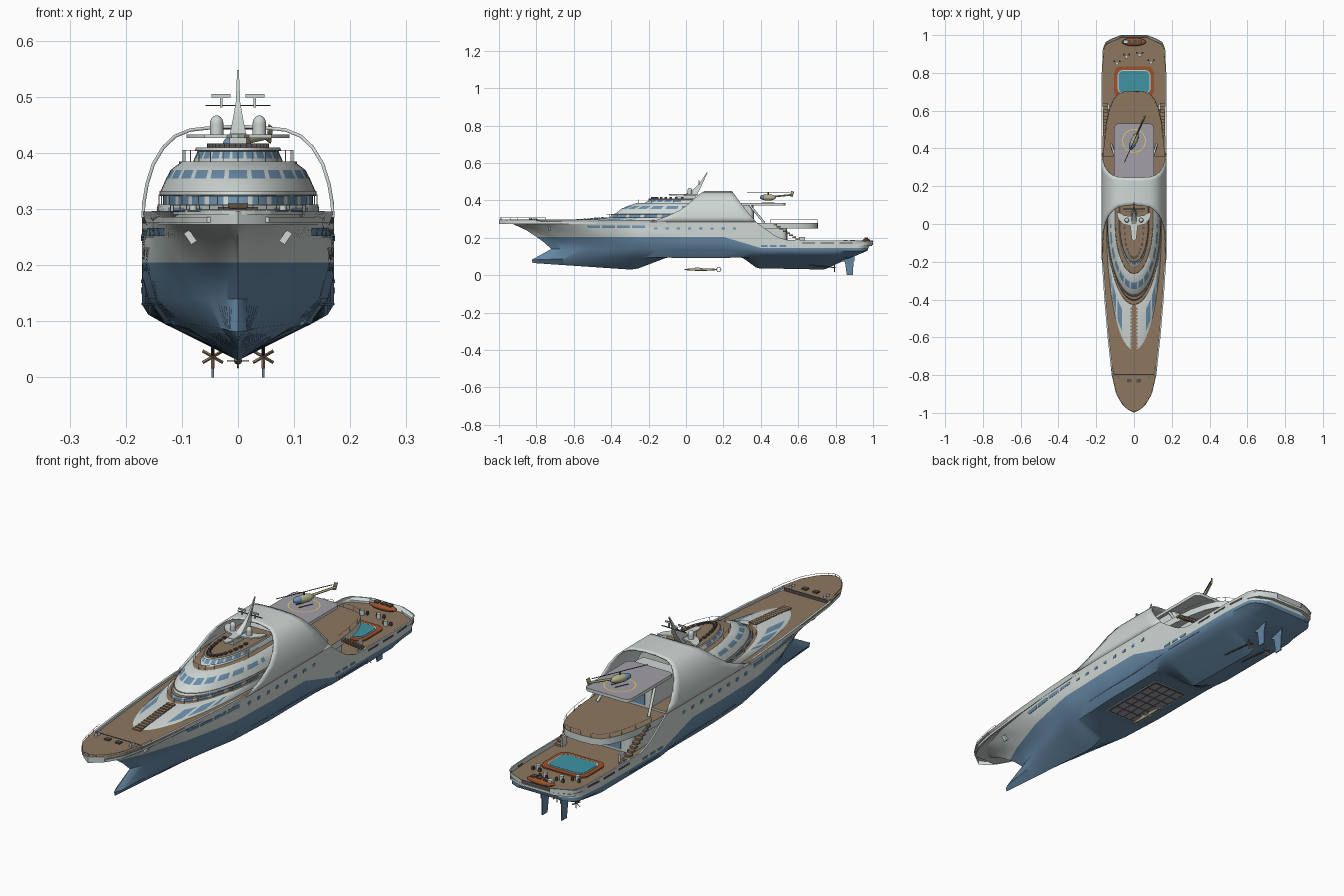
import bpy, bmesh, math
from mathutils import Matrix, Vector, Euler

if "Cube" in bpy.data.objects:
    bpy.data.objects.remove(bpy.data.objects["Cube"])
COLOURS = {"pale grey paint": (.62, .68, .66), "hull blue": (.13, .245, .37), "window blue": (.15, .28, .42), "teak brown": (.27, .185, .115),
           "pool water": (.05, .29, .37), "orange wood": (.32, .085, .025), "pad grey": (.36, .35, .39), "dark metal": (.09, .08, .075),
           "marking yellow": (.75, .6, .12), "beige paint": (.45, .43, .25)}
for key, rgb in COLOURS.items():
    bpy.data.materials.new(key).diffuse_color = (*rgb, 1)
WHITE, BLUE, GLASS, DECK, POOL, WOOD, PAD, DARK, YELLOW, BEIGE = [bpy.data.materials[k] for k in COLOURS]
SIDES = ((1, "right"), (-1, "left"))
# ---------- helpers ----------
def lerp(tab, v):
    for (a, p), (b, q) in zip(tab, tab[1:]):
        if v <= b: return p + (q - p) * max(0, v - a) / (b - a)
    return tab[-1][1]

def finish(name, bm, mats, rule=None, angle=32):
    bmesh.ops.remove_doubles(bm, verts=bm.verts, dist=1e-5)
    bmesh.ops.recalc_face_normals(bm, faces=bm.faces)
    for f in bm.faces:
        f.material_index = rule(f.calc_center_median(), f.normal) if rule else 0
    me = bpy.data.meshes.new(name)
    bm.to_mesh(me)
    for m in mats: me.materials.append(m)
    me.shade_smooth()
    me.set_sharp_from_angle(angle=math.radians(angle))
    ob = bpy.data.objects.new(name, me)
    bpy.context.collection.objects.link(ob)
    return ob

def loft(name, rings, mats, rule=None, solid=True, angle=32):   # solid: closed rings with end caps
    bm = bmesh.new()
    R = [[bm.verts.new(p) for p in r] for r in rings]
    n = len(R[0])
    for a, b in zip(R, R[1:]):
        for i in range(n if solid else n - 1):
            bm.faces.new((a[i], a[(i + 1) % n], b[(i + 1) % n], b[i]))
    for r in (R[0], R[-1]) if solid else (): bm.faces.new(r)
    return finish(name, bm, mats, rule, angle)

def mirrored(half, z):          # half outline (x, y) -> symmetric ring
    return [(x, y, z) for x, y in half] + [(-x, y, z) for x, y in reversed(half) if x > 1e-6]
def slab(name, half, z0, z1, side, top=None):
    loft(name, [mirrored(half, z0), mirrored(half, z1)], [side, top or side], lambda c, n: int(n.z > .9))
def nose(yf, w, z, yb=.13):     # round-fronted deckhouse outline
    return mirrored([(w * math.sin(i * math.pi / 48), yf * math.cos(i * math.pi / 48)) for i in range(25)] + [(w, yb)], z)
def rrect(w, y0, y1, r):        # half of a rounded rectangle
    q = [(r * math.sin(i * math.pi / 12), r * math.cos(i * math.pi / 12)) for i in range(7)]
    return [(0, y0)] + [(w - r + s, y0 + r - c) for s, c in q] + [(w - r + c, y1 - r + s) for s, c in q] + [(0, y1)]
def arc(r, ry, y, z, a0, a1, n=24):
    return [(r * math.sin(a), y - ry * math.cos(a), z) for a in [math.radians(a0 + (a1 - a0) * i / n) for i in range(n + 1)]]
def T(loc, size, rot=(0, 0, 0)):
    return Matrix.LocRotScale(Vector(loc), Euler(rot), Vector(size))

def parts(name, kind, mat, *matrices):
    bm = bmesh.new()
    for M in matrices:
        if kind == "box": bmesh.ops.create_cube(bm, size=1, matrix=M)
        elif kind == "ball": bmesh.ops.create_uvsphere(bm, u_segments=16, v_segments=10, radius=1, matrix=M)
        else: bmesh.ops.create_cone(bm, cap_ends=True, segments=16, radius1=1, radius2=1, depth=1, matrix=M)
    finish(name, bm, [mat])

def tubes(name, paths, r, mat):
    cu = bpy.data.curves.new(name, 'CURVE')
    cu.dimensions, cu.bevel_depth, cu.bevel_resolution, cu.use_fill_caps = '3D', r, 1, True
    for path in paths:
        s = cu.splines.new('POLY')
        s.points.add(len(path) - 1)
        for p, q in zip(s.points, path): p.co = (*q, 1)
    cu.materials.append(mat)
    bpy.context.collection.objects.link(bpy.data.objects.new(name, cu))
def railing(name, path, h, step=1):
    up = [(x, y, z + h) for x, y, z in path]
    tubes(name, [up] + [[p, q] for p, q in zip(path[::step], up[::step])], .0008, WHITE)
# ---------- hull: rows from keel to sheer, each a half-width table along y ----------
keel = [(-.82, .065), (-.3, .03), (-.26, .034), (-.1, .095), (.3, .095), (.38, .037), (.74, .03), (.85, .08), (.97, .13)]
sheer = [(-1, .297), (.36, .295), (.42, .25), (.48, .208), (.54, .187), (1, .185)]
paint = [(.2, .205), (.4, .145)]
beam = [(-1, 0), (-.985, .03), (-.96, .06), (-.9, .095), (-.8, .118), (-.6, .14), (-.4, .157), (-.2, .17), (0, .171),
        (.8, .171), (.93, .165), (.97, .148), (1, .07)]
tail = [(.8, .171), (.93, .16), (.955, .143), (.985, .07)]
widths = [[(0, 0), (1, 0)],
          [(-.82, 0), (-.80, .014), (-.7, .022), (-.6, .04), (-.45, .075), (-.2, .12), (0, .13), (.8, .13), (.93, .1), (.96, .06)],
          [(-.72, 0), (-.5, .078), (-.25, .145), (0, .16), (.8, .16), (.93, .13), (.965, .065)],
          [(-.765, 0), (-.5, .098), (-.25, .157), (0, .171)] + tail,
          [(-.80, 0), (-.7, .045), (-.5, .112), (-.25, .163), (0, .171)] + tail,
          [(-.855, 0), (-.75, .06), (-.5, .13), (-.2, .168), (0, .171)] + tail,
          [(-.92, 0), (-.85, .065), (-.7, .11), (-.4, .15), (0, .171)] + tail, beam]
ends = [(-.82, .955), (-.825, .96), (-.72, .965), (-.765, .97), (-.80, .975), (-.855, .985), (-.92, .99), (-1, 1)]
def level(k, y):
    p, s = lerp(paint, y), lerp(sheer, y)
    return max(lerp(keel, y), [0, lerp([(-.82, .082), (-.4, .095)], y), lerp([(.2, .14), (.4, .112)], y),
                               lerp([(.2, .18), (.4, .13)], y), p, p + .39 * (s - p), p + .72 * (s - p), s][k])
rings = []
for t in [i / 110 for i in range(110)] + [.995, 1]:
    ys = [a + (b - a) * t for a, b in ends]
    side = [(lerp(widths[k], y), y, level(k, y)) for k, y in enumerate(ys)]
    x, y, z = side[-1]
    inner = max(0, x - (.009 if y < -.2 else .006))
    side += [(inner, y, z), (inner, y, z - .024)]
    rings.append([(-a, b, c) for a, b, c in reversed(side)] + side[1:])
loft("hull", rings, [BLUE, WHITE], lambda c, n: int(c.z > lerp(paint, c.y) + .001), False, 40)
r = rings[-1][2:-2]
loft("transom", [r[:8], r[:6:-1]], [BLUE, WHITE], lambda c, n: int(c.z > .145), False)

def hull_plate(name, y0, y1, z0, z1, mat):      # thin plate following the hull side
    for s, side in SIDES:
        rs = []
        for y in [y0 + (y1 - y0) * i / 8 for i in range(9)]:
            tab = sorted((level(k, y) + k * 1e-6, lerp(widths[k], y)) for k in range(8))
            rs.append([(s * (lerp(tab, z) + d), y, z) for z, d in ((z0, .0015), (z1, .0015), (z1, -.004), (z0, -.004))])
        loft(name + "_" + side, rs, [mat])
for i, y in enumerate((-.53, -.45, -.37, -.29)): hull_plate("bow_window_%d" % i, y, y + .07, .252, .266, GLASS)
for i, y in enumerate((-.17, -.11, -.05, .01, .07, .13, .19, .25)): hull_plate("porthole_%d" % i, y, y + .018, .243, .255, GLASS)
for i, y in enumerate((.4, .45, .5)): hull_plate("aft_window_%d" % i, y, y + .035, .15, .16, GLASS)
for i, y in enumerate((.62, .72, .82)): hull_plate("bulwark_slot_%d" % i, y, y + .07, .168, .175, DARK)
hull_plate("bilge_keel", -.12, .62, .128, .133, BLUE)
# ---------- decks ----------
def deck_half(y0, y1, inset, n=60):
    ys = [y0 + (y1 - y0) * i / n for i in range(n + 1)]
    return [(0, y0)] + [(max(.002, lerp(beam, y) - inset), y) for y in ys] + [(0, y1)]
slab("fore_deck", deck_half(-.96, .36, .005), .276, .286, WHITE, DECK)
slab("bow_deck", deck_half(-.995, -.8, .002), .29, .2985, WHITE, DECK)
slab("aft_deck", deck_half(.34, .995, .004), .155, .166, WHITE, DECK)
terrace = [(0, .3), (.165, .3), (.158, .45), (.148, .54), (.132, .61), (.11, .66), (.085, .69), (.05, .702), (0, .705)]
slab("terrace_deck", terrace, .25, .278, WHITE, DECK)
railing("terrace_rail", mirrored([(x * .97, y) for x, y in terrace[2:-1]] + [(0, .7)], .278)[:7], .018)
railing("terrace_rail_left", mirrored([(x * .97, y) for x, y in terrace[2:-1]], .278)[6:], .018)
slab("lower_lounge", rrect(.12, .3, .54, .03), .16, .252, WHITE)
slab("upper_lounge", rrect(.09, .16, .36, .02), .277, .375, WHITE)
parts("lounge_doors", "box", GLASS, T((0, .541, .205), (.15, .004, .06)), T((0, .361, .318), (.12, .004, .06)))
slab("helipad", rrect(.105, .23, .532, .025), .372, .385, WHITE, PAD)
tubes("pad_struts", [[(s * .095, .34, .375), (s * .12, .42, .278)] for s in (-1, 1)], .006, WHITE)
loft("pad_circle", [arc(q, q, .44, .3862, 0, 360, 48) for q in (.058, .063)], [YELLOW], None, False)
parts("side_stairs", "box", DECK, *[T((s * .15, .63 - .017 * i, .17 + .011 * i), (.026, .02, .008)) for s in (-1, 1) for i in range(10)])
# pool and stern furniture
slab("pool_surround", rrect(.105, .67, .835, .035), .164, .171, WOOD)
slab("pool_rim", rrect(.087, .69, .815, .03), .165, .173, WHITE)
slab("pool", rrect(.083, .694, .811, .027), .166, .1742, POOL)
spots = [(-.09, .85), (-.04, .885), (.03, .895), (.09, .855)]
parts("tables", "cyl", WHITE, *[T((x, y, .177), (.009, .009, .02)) for x, y in spots])
parts("chairs", "box", DARK, *[T((x + d, y + .012, .173), (.009, .009, .014)) for x, y in spots for d in (-.015, .015)])
parts("tender", "ball", WOOD, T((0, .964, .182), (.065, .022, .014)))
parts("tender_seats", "box", DARK, *[T((x, .964, .195), (.02, .02, .006)) for x in (-.025, .005, .032)])
parts("tender_console", "box", WHITE, T((-.045, .964, .195), (.02, .018, .01)))
parts("stern_posts", "box", WHITE, *[T((s * .135, .62, .185), (.008, .03, .04)) for s in (-1, 1)])
# ---------- wrap-over arch ----------
front = [(.285, -.19), (.3, -.14), (.33, -.06), (.36, -.01), (.4, .035), (.43, .07), (.447, .1)]
back = [(.285, .375), (.33, .335), (.447, .245)]
half = [(.169, .285), (.168, .31), (.162, .345), (.151, .38), (.133, .41), (.112, .43), (.085, .441), (.04, .446)]
section = half + [(0, .447)] + [(-x, z) for x, z in reversed(half)]
arch = loft("arch", [[(x, lerp(front, z) * (1 - s / 8) + lerp(back, z) * s / 8, z) for x, z in section] for s in range(9)], [WHITE], None, False)
mod = arch.modifiers.new("thickness", 'SOLIDIFY')
mod.thickness, mod.offset = .006, 0
# ---------- forward deckhouse tiers: teak on top, window bands split by mullions ----------
def pane(c, w, yf):
    return int(c.y < -.01 and int(math.degrees(math.atan2(abs(c.x) / w, c.y / yf)) / 3.75) % 4 != 2)
def trunk_rule(c, n):
    if n.z > .97 and c.z > .306 or abs(c.x) < .012 and c.z < .309: return 2
    if .293 < c.z < .303: return int(.06 < abs(c.x) < .125 and pane(c, .145, -.56))
    return pane(c, .134, -.4) if .309 < c.z < .323 else 0
loft("trunk", [nose(-.68, .146, .284), nose(-.63, .145, .292), nose(-.5, .144, .303), nose(-.43, .143, .308), nose(-.405, .134, .308),
               nose(-.40, .134, .323), nose(-.385, .14, .324), nose(-.38, .14, .332)], [WHITE, GLASS, DECK], trunk_rule)
loft("bridge_tier", [nose(-.377, .139, .33), nose(-.345, .128, .355), nose(-.31, .12, .37), nose(-.265, .1, .385)], [WHITE, GLASS, DECK],
     lambda c, n: 2 if n.z > .97 else pane(c, .124, -.33) if .357 < c.z < .368 else 0)
loft("top_tier", [nose(-.225, .08, .384), nose(-.215, .078, .39), nose(-.195, .072, .403), nose(-.205, .077, .404), nose(-.2, .075, .41)],
     [WHITE, GLASS, DECK], lambda c, n: 2 if n.z > .97 and c.z > .406 else pane(c, .075, -.205) if .391 < c.z < .402 else 0)
parts("stairs", "box", DECK, *[T((0, -.67 + .0185 * i, .2875 + .0017 * i), (.036, .014, .006)) for i in range(13)])
railing("bridge_rail", arc(.098, .262, 0, .385, -90, 90), .02, 2)
railing("trunk_rail", arc(.141, .425, 0, .307, -90, 90), .018, 2)
parts("roof_seats", "box", DARK, *[T((x, y, z), (.01, .014, .008)) for x, y, z in arc(.05, .16, -.02, .413, -90, 90, 16)])
# ---------- mast ----------
wing = [(0, -.09), (.012, -.08), (.02, -.01), (.06, .0), (.085, .03), (.092, .06), (.08, .062), (.05, .045), (0, .04)]
slab("mast_wing", wing, .427, .433, WHITE)
parts("mast_base", "box", WHITE, T((0, .0, .42), (.03, .1, .03)))
loft("mast", [[(-w, y - d, z), (w, y - d, z), (w, y + d, z), (-w, y + d, z)] for w, y, d, z in
              ((.016, .02, .035, .425), (.009, .06, .016, .462), (.004, .08, .008, .49), (.0015, .113, .003, .548))], [WHITE])
parts("radar_domes", "ball", WHITE, *[T((s * .038, .02, .452), (.012, .012, .015)) for s in (-1, 1)])
parts("dome_bases", "cyl", WHITE, *[T((s * .038, .02, .442), (.012, .012, .02)) for s in (-1, 1)])
parts("mast_yard", "box", DARK, T((0, .08, .485), (.115, .005, .002)))
parts("radar_bars", "box", WHITE, *[T((s * .03, .07, z), (w, .006, h)) for s in (-1, 1) for z, w, h in ((.502, .034, .006), (.491, .005, .02))])
# ---------- helicopter ----------
H = Matrix.Translation((0, .44, 0)) @ Matrix.Rotation(-.42, 4, 'Z')
parts("helicopter_body", "ball", BEIGE, H @ T((0, .0, .415), (.017, .045, .017)))
parts("helicopter_glass", "ball", GLASS, H @ T((0, -.022, .416), (.0155, .027, .0145)))
tubes("helicopter_tail", [[H @ Vector((0, .03, .42)), H @ Vector((0, .14, .43))]], .005, BEIGE)
parts("helicopter_fin", "box", BEIGE, H @ T((0, .138, .434), (.003, .016, .03), (-.3, 0, 0)))
parts("rotor_blades", "box", DARK, H @ T((0, 0, .443), (.004, .25, .0015)), H @ T((0, 0, .436), (.005, .005, .014)))
tubes("helicopter_skids", [[H @ Vector((s * .014, y, .39)) for y in (-.03, .03)] for s in (-1, 1)], .0015, DARK)
# ---------- bow fittings ----------
edge = [(lerp(beam, y) - .003, y) for y in (-.75, -.8, -.85, -.9, -.94, -.965, -.985)]
for s, side in SIDES:
    railing("bow_rail_" + side, [(s * x, y, .296) for x, y in edge] + [(0, -.993, .296)], .011)
parts("windlass", "box", DARK, *[T((s * .025, -.83, .301), (.022, .018, .006)) for s in (-1, 1)])
parts("breakwater", "box", DARK, T((0, -.797, .292), (.2, .004, .014)))
parts("bollards", "cyl", WHITE, *[T((s * .08, y, .3), (.006, .006, .014)) for s in (-1, 1) for y in (-.81, -.83)])
parts("anchors", "box", WHITE, *[T((s * .085, -.73, .25), (.012, .016, .024), (0, s * .6, 0)) for s in (-1, 1)])
# ---------- underwater gear ----------
for s, side in SIDES:
    loft("rudder_" + side, [[(s * .045 - .002, a, z), (s * .045 + .002, a, z), (s * .045 + .002, b, z), (s * .045 - .002, b, z)]
                            for a, b, z in ((.86, .893, .0), (.85, .895, .07), (.835, .9, .075), (.835, .9, .12))], [BLUE])
tubes("shafts", [[(s * .045, .6, .06), (s * .045, .8, .04)] for s in (-1, 1)], .003, DARK)
parts("propellers", "box", DECK, *[Matrix.Translation((s * .045, .795, .037)) @ Matrix.Rotation(i * math.pi / 3, 4, 'Y') @
                                   T((0, 0, .01), (.005, .003, .022), (0, 0, .8)) for s in (-1, 1) for i in range(6)])
# bottom hatch and small submarine
parts("hatch_frame", "box", WHITE, T((0, .08, .095), (.166, .316, .006)))
parts("hatch_inner", "box", DARK, T((0, .08, .0945), (.16, .31, .006)))
parts("hatch_tiles", "box", PAD, *[T((-.057 + .038 * i, -.045 + .05 * j, .0935), (.032, .043, .006)) for i in range(4) for j in range(6)])
parts("submarine", "ball", BEIGE, T((0, .08, .03), (.007, .09, .007)), T((0, .06, .035), (.005, .02, .006)))
parts("submarine_wings", "box", WHITE, T((0, .09, .03), (.04, .02, .003)), T((0, .16, .03), (.03, .014, .003)))
tubes("submarine_ring", [[(0, .175 + x, .03 + y) for x, y, _ in arc(.012, .012, 0, 0, 0, 360, 16)]], .002, WHITE)

for m in bpy.data.materials:
    if m.users and not m.is_grease_pencil:
        m.use_nodes = True
        m.node_tree.nodes["Principled BSDF"].inputs["Base Color"].default_value = m.diffuse_color
